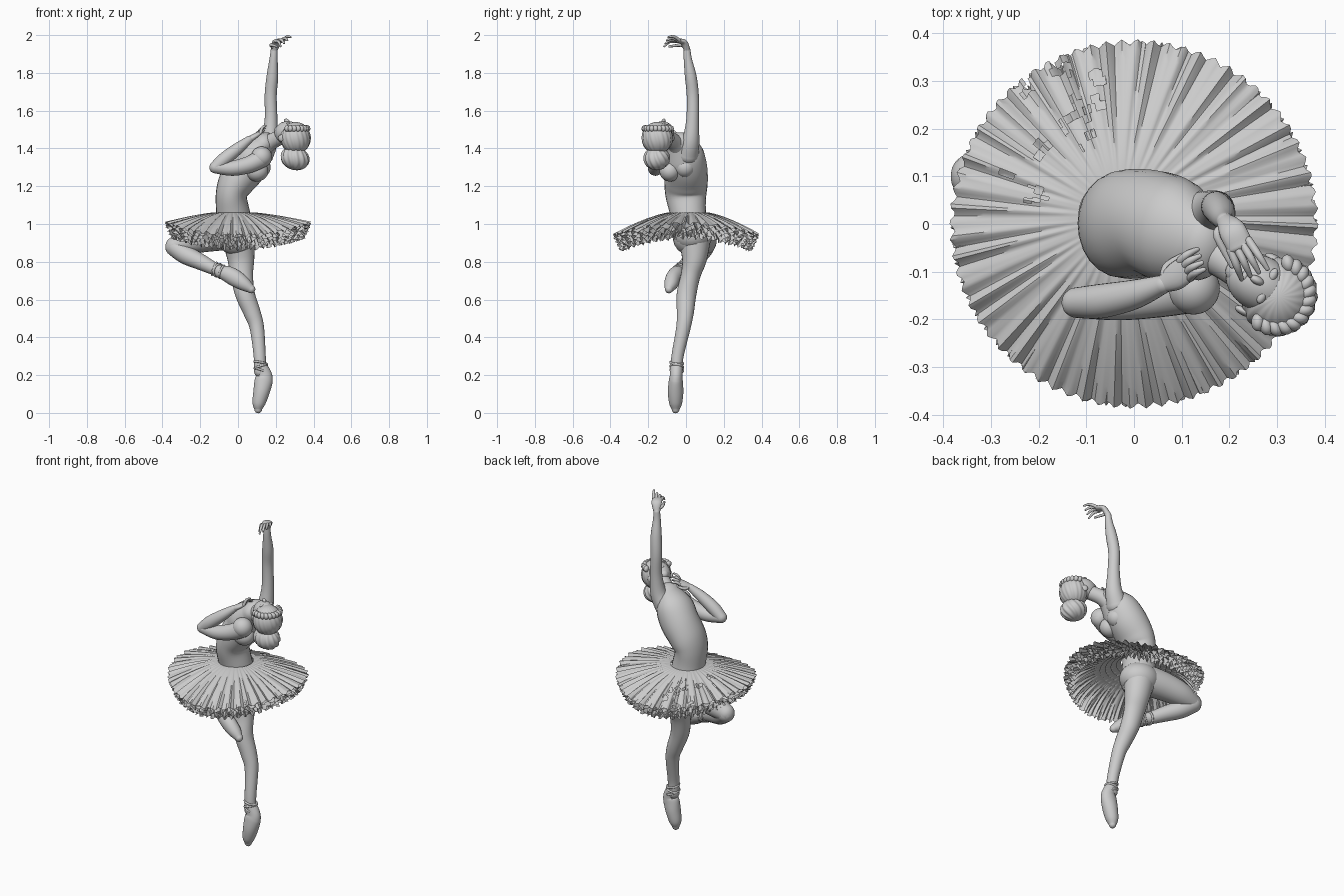
import bpy, bmesh, math, random
from mathutils import Vector, Matrix

if "Cube" in bpy.data.objects:
    bpy.data.objects.remove(bpy.data.objects["Cube"])
random.seed(4)
TAU = 2 * math.pi


def finish(name, bm, angle=50):
    bmesh.ops.recalc_face_normals(bm, faces=bm.faces)
    me = bpy.data.meshes.new(name)
    bm.to_mesh(me)
    bm.free()
    ob = bpy.data.objects.new(name, me)
    bpy.context.collection.objects.link(ob)
    bpy.ops.object.select_all(action='DESELECT')
    bpy.context.view_layer.objects.active = ob
    ob.select_set(True)
    bpy.ops.object.shade_smooth_by_angle(angle=math.radians(angle))
    return ob


def limb(name, pts, axis=(1, 0, 0), sides=24, steps=6):
    """Smooth round-ended loft through (x, y, z, radius[, second radius])."""
    P = [Vector(p[:3]) for p in pts]
    R = [Vector((p[3], p[-1])) for p in pts]
    n = len(P)

    def cr(a, i, t):
        p0, p1, p2, p3 = a[max(i - 1, 0)], a[i], a[i + 1], a[min(i + 2, n - 1)]
        return 0.5 * (2 * p1 + (p2 - p0) * t + (2 * p0 - 5 * p1 + 4 * p2 - p3) * t * t
                      + (3 * p1 - p0 - 3 * p2 + p3) * t ** 3)
    C, S = [], []
    for i in range(n - 1):
        for k in range(steps):
            C.append(cr(P, i, k / steps))
            S.append(cr(R, i, k / steps))
    C.append(P[-1])
    S.append(R[-1])
    d0, d1 = (C[0] - C[1]).normalized(), (C[-1] - C[-2]).normalized()
    r0, r1 = min(S[0]), min(S[-1])
    T = [(C[min(i + 1, len(C) - 1)] - C[max(i - 1, 0)]).normalized() for i in range(len(C))]
    caps = [math.radians(a) for a in (85, 60, 35, 15)]
    sec = [(C[0] + d0 * r0 * math.sin(a), S[0] * math.cos(a), -d0) for a in caps]
    sec += list(zip(C, S, T))
    sec += [(C[-1] + d1 * r1 * math.sin(a), S[-1] * math.cos(a), d1) for a in reversed(caps)]
    bm = bmesh.new()
    rings, u = [], Vector(axis)
    for c, s, t in sec:
        u = (u - t * u.dot(t)).normalized()
        v = t.cross(u)
        rings.append([bm.verts.new(c + u * s.x * math.cos(TAU * k / sides)
                                   + v * s.y * math.sin(TAU * k / sides)) for k in range(sides)])
    for a, b in zip(rings, rings[1:]):
        for k in range(sides):
            bm.faces.new((a[k], a[(k + 1) % sides], b[(k + 1) % sides], b[k]))
    bm.faces.new(rings[0])
    bm.faces.new(rings[-1])
    return finish(name, bm)


def blob(name, loc, radii, yaw=0, tilt=0, strands=0, depth=0.0):
    """Ellipsoid, optionally grooved like combed hair."""
    bm = bmesh.new()
    bmesh.ops.create_uvsphere(bm, u_segments=72 if strands else 32, v_segments=24, radius=1)
    for v in bm.verts:
        if strands:
            a = math.atan2(v.co.y, v.co.x)
            v.co *= 1 + depth * math.sin(strands * a + 5 * v.co.z) * (1 - v.co.z ** 2)
    bm.transform(Matrix.Translation(loc) @ Matrix.Rotation(yaw, 4, 'Z')
                 @ Matrix.Rotation(tilt, 4, 'Y') @ Matrix.Diagonal((*radii, 1)))
    return finish(name, bm)


def skirt(name, r0, r1, z0, z1, sag, folds, amp, rim, tears=0):
    """Pleated saddle-shaped sheet with a wavy rim."""
    nt, nr = 288, 16
    ph = [random.uniform(0, TAU) for _ in range(4)]
    holes = [(random.uniform(1.75, 2.95), random.uniform(.3, .95), random.uniform(.02, .07),
              random.uniform(.03, .09), random.uniform(-1, 1)) for _ in range(tears)]
    bm = bmesh.new()
    grid = []
    for j in range(nr + 1):
        t = j / nr
        row = []
        for i in range(nt):
            a = TAU * i / nt
            w = math.sin(folds * a + 1.5 * math.sin(3 * a + ph[0]) + ph[1])
            w2 = math.sin((folds * 1.6 // 1) * a + 2 * math.sin(2 * a + ph[2]) + ph[3])
            r = r0 + (r1 - r0) * t + rim * t ** 4 * (w2 - 1) * .5
            z = z0 + (z1 - z0) * t ** 1.35 + sag * math.cos(2 * a) * t ** 1.5
            z += amp * t * (.65 * w + .35 * w2)
            row.append(bm.verts.new((r * math.cos(a) - .022 * (1 - t),
                                     r * math.sin(a) + .012 * (1 - t), z)))
        grid.append(row)
    for j in range(nr):
        for i in range(nt):
            a, t = TAU * (i + .5) / nt, (j + .5) / nr
            if any(abs(a - h[0] - h[4] * (t - h[1])) / h[2] + abs(t - h[1]) / h[3] < 1 for h in holes):
                continue
            k = (i + 1) % nt
            bm.faces.new((grid[j][i], grid[j][k], grid[j + 1][k], grid[j + 1][i]))
    return finish(name, bm, 40)


def hand(name, wrist, palm, knuckle, tip, across, lift):
    """Palm, four gently curved fingers and a thumb."""
    w, p, k, t, ac, up = map(Vector, (wrist, palm, knuckle, tip, across, lift))
    limb(name + "_palm", [(*w, .018, .017), (*p, .028, .015), (*k, .028, .011)], axis=ac, sides=16)
    for i in range(4):
        o = ac * (i - 1.5) * .015
        e = t + o * 1.3 + up * (.014 * (i - 1))
        m = (k + o + e) / 2 + up * .012
        limb(f"{name}_finger_{i + 1}", [(*(k + o), .009), (*m, .008), (*e, .005)], sides=10, steps=4)
    s = (w + p) / 2 - ac * .018
    limb(name + "_thumb", [(*s, .01), (*(p - ac * .034 - up * .01), .009),
                           (*((k + t) / 2 - ac * .034 - up * .02), .006)], sides=10, steps=4)


# Tutu: torn top sheet and ruffled under-layers
skirt("tutu_top", .095, .388, 1.062, .972, .032, 44, .010, .012, tears=22)
for n in range(4):
    skirt(f"tutu_ruffle_{n + 1}", .12 + .03 * n, .386 - .009 * n, 1.045 - .012 * n,
          .955 - .019 * n, .03, 38 + 7 * n, .015, .03)

# Torso, pelvis and bust, leaning towards +x
limb("torso", [(-.01, .03, .93, .10, .10), (-.025, .012, 1.05, .09, .095), (-.035, 0, 1.15, .083, .108),
               (-.01, .0, 1.22, .095, .115), (.045, .0, 1.30, .105, .112), (.09, -.02, 1.37, .095, .11),
               (.14, -.045, 1.43, .055, .075)])
blob("pelvis", (-.01, .035, .94), (.115, .105, .09))
blob("bust_front", (.10, -.085, 1.28), (.06, .055, .055))
blob("bust_side", (.115, -.005, 1.30), (.058, .055, .055))

# Standing leg and pointe shoe
limb("standing_leg", [(.118, -.05, .22, .033), (.115, -.045, .30, .032), (.10, -.014, .45, .038),
                      (.075, -.004, .53, .045), (.037, .003, .63, .052), (.02, .025, .73, .060, .052),
                      (.015, .045, .82, .072, .067), (.0, .045, .94, .09)])
limb("standing_shoe", [(.107, -.055, .018, .02), (.110, -.055, .05, .034), (.124, -.055, .11, .043, .041),
                       (.136, -.054, .17, .048, .037), (.140, -.052, .20, .040, .033),
                       (.122, -.050, .245, .034)])

# Raised bent leg and shoe
limb("raised_thigh", [(-.02, .04, .95, .085), (-.14, .07, .935, .08), (-.25, .095, .91, .068),
                      (-.335, .10, .882, .05)], axis=(0, 0, 1))
limb("raised_shin", [(-.335, .10, .878, .05), (-.275, .065, .836, .05), (-.20, .02, .80, .043),
                     (-.13, -.02, .765, .034), (-.08, -.04, .745, .03)], axis=(0, 0, 1))
limb("raised_shoe", [(-.095, -.035, .745, .032), (-.055, -.05, .735, .043, .04), (-.01, -.068, .71, .045, .04),
                     (.035, -.08, .68, .036), (.07, -.09, .655, .022)], axis=(0, 0, 1))


# Ankle ribbons
def ribbon(name, c, direction, r):
    bpy.ops.mesh.primitive_torus_add(major_segments=32, minor_segments=8, major_radius=r, minor_radius=.006,
                                     location=c, rotation=Vector(direction).to_track_quat('Z', 'Y').to_euler())
    bpy.context.object.name = name
    bpy.ops.object.shade_smooth()


for i, (z, lean) in enumerate([(.225, .35), (.245, -.3), (.265, .2)]):
    ribbon(f"standing_ribbon_{i + 1}", (.12, -.049, z), (lean, .1, 1), .034)
    ribbon(f"raised_ribbon_{i + 1}", (-.125 + .02 * i, -.022 - .009 * i, .763 - .008 * i), (.8, -.45 + lean, -.3), .034)

# Raised arm and hand
limb("raised_arm", [(.13, .01, 1.37, .06), (.165, .025, 1.44, .046), (.175, .035, 1.55, .034),
                    (.173, .036, 1.68, .032), (.182, .025, 1.78, .031), (.188, .01, 1.87, .022),
                    (.191, .006, 1.92, .018)])
hand("raised_hand", (.191, .006, 1.92), (.205, -.012, 1.962), (.222, -.045, 1.970),
     (.252, -.104, 1.958), (.85, .45, .15), (.1, -.1, .95))

# Folded arm and hand
blob("folded_shoulder", (.125, -.135, 1.355), (.055, .055, .055))
limb("folded_upper_arm", [(.13, -.135, 1.35, .05), (.06, -.15, 1.315, .045), (-.03, -.162, 1.295, .04),
                          (-.12, -.165, 1.30, .032)], axis=(0, 0, 1))
limb("folded_forearm", [(-.12, -.165, 1.30, .032), (-.07, -.162, 1.345, .036), (0, -.148, 1.40, .031),
                        (.06, -.127, 1.447, .02)], axis=(0, 0, 1))
hand("folded_hand", (.06, -.127, 1.447), (.085, -.112, 1.463), (.108, -.095, 1.478),
     (.142, -.075, 1.495), (.45, -.8, .1), (-.3, .1, .8))

# Neck and upturned head
limb("neck", [(.12, -.04, 1.40, .06), (.175, -.065, 1.435, .043), (.235, -.105, 1.465, .04)], axis=(0, 0, 1))
yaw = math.atan2(-.45, .85)
blob("face", (.265, -.125, 1.482), (.076, .058, .062), yaw)
blob("chin", (.217, -.10, 1.495), (.025, .025, .025))
blob("nose", (.258, -.118, 1.545), (.016, .009, .012), yaw, .35)
blob("lips", (.234, -.107, 1.532), (.007, .014, .007), yaw)
for s, side in ((-1, "near"), (1, "far")):
    blob(f"eyelid_{side}", (.28 + s * .012, -.13 + s * .023, 1.532), (.009, .015, .009), yaw)
    blob(f"ear_{side}", (.262 + s * .032, -.128 + s * .055, 1.455), (.02, .009, .018), yaw)

# Combed hair, braid around the crown, and bun
blob("hair", (.305, -.152, 1.455), (.078, .083, .085), yaw, 0, 18, .025)
blob("hair_bun", (.302, -.155, 1.348), (.075, .068, .062), 0, .3, 12, .05)
for i in range(13):
    a = yaw + math.radians(-96 + 16 * i)
    blob(f"braid_{i + 1}", (.298 + .068 * math.cos(a), -.148 + .07 * math.sin(a), 1.505),
         (.019, .014, .018), a + .6)
